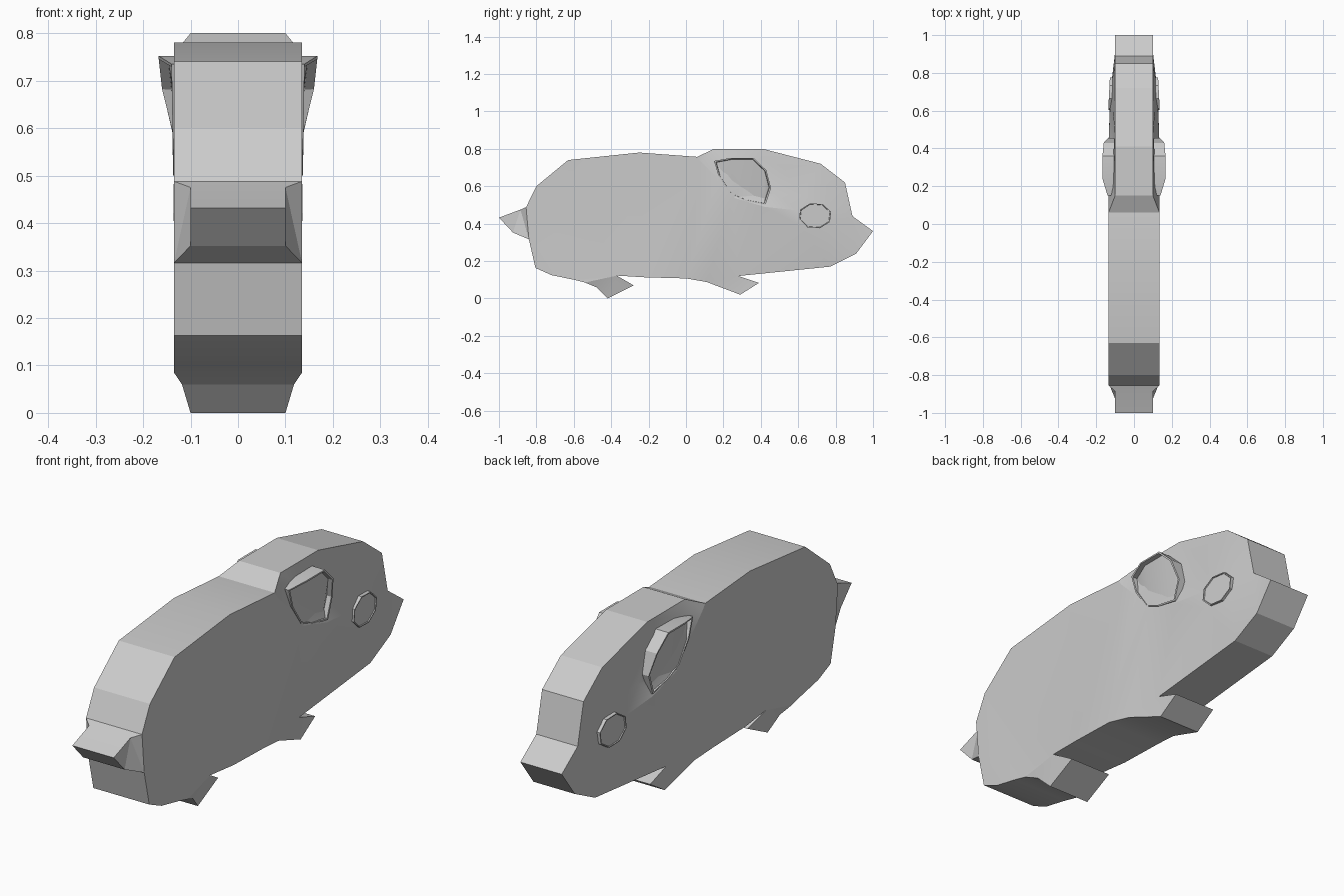
import bpy, bmesh
from math import cos, sin, pi, radians
from mathutils import Vector
from mathutils.geometry import delaunay_2d_cdt

if "Cube" in bpy.data.objects:
    bpy.data.objects.remove(bpy.data.objects["Cube"])


def finish(bm, name, angle=14):
    bmesh.ops.recalc_face_normals(bm, faces=bm.faces)
    mesh = bpy.data.meshes.new(name)
    bm.to_mesh(mesh)
    bm.free()
    obj = bpy.data.objects.new(name, mesh)
    bpy.context.collection.objects.link(obj)
    bpy.ops.object.select_all(action='DESELECT')
    obj.select_set(True)
    bpy.context.view_layer.objects.active = obj
    bpy.ops.object.shade_smooth_by_angle(angle=radians(angle))
    return obj


def slab(name, outline, inner, creases=()):
    """Closed slab from (y, z, half width) outline and inner surface points."""
    pts = outline + inner
    n = len(outline)
    res = delaunay_2d_cdt([Vector(p[:2]) for p in pts], list(creases),
                          [list(range(n))], 1, 1e-5)
    tris = [[res[3][i][0] for i in f] for f in res[2]]
    bm = bmesh.new()
    right = [bm.verts.new((w, y, z)) for y, z, w in pts]
    left = [bm.verts.new((-w, y, z)) for y, z, w in pts]
    for t in tris:
        bm.faces.new([right[i] for i in t])
        bm.faces.new([left[i] for i in reversed(t)])
    for i in range(n):
        j = (i + 1) % n
        bm.faces.new([right[i], right[j], left[j], left[i]])
    return finish(bm, name)


def cup(name, ring, base, depth):
    """Rimmed shallow cup on both cheeks, from a (y, z, x) rim."""
    n = len(ring)
    cy, cz = sum(p[0] for p in ring) / n, sum(p[1] for p in ring) / n
    for side, tag in ((1, "right"), (-1, "left")):
        bm = bmesh.new()
        loops = []
        # root, rim, inner rim, sunken floor
        for k, dx in ((1, None), (1, 0), (0.94, 0), (0.92, -depth)):
            loops.append([bm.verts.new((side * (base if dx is None else x + dx),
                                        cy + (y - cy) * k, cz + (z - cz) * k))
                          for y, z, x in ring])
        for a, b in zip(loops, loops[1:]):
            for i in range(n):
                j = (i + 1) % n
                bm.faces.new([a[i], a[j], b[j], b[i]])
        floor = bm.faces.new(loops[-1])
        bm.faces.new(loops[0][::-1])
        bmesh.ops.triangulate(bm, faces=[floor])
        finish(bm, f"{name}_{tag}", 25)


W, N = 0.135, 0.10   # wide trunk, narrow extremities

# Body with head, tail and feet in one silhouette
outline = [
    # back
    (0.06, 0.757, W), (-0.25, 0.78, W), (-0.63, 0.74, W), (-0.80, 0.60, W),
    # tail
    (-0.855, 0.488, W), (-0.885, 0.475, N), (-1.0, 0.432, N), (-0.925, 0.352, N),
    (-0.84, 0.316, W),
    # rump and rear foot
    (-0.805, 0.163, W), (-0.72, 0.125, W), (-0.60, 0.10, W), (-0.54, 0.085, W),
    (-0.48, 0.06, 0.118), (-0.42, 0.0, N), (-0.28, 0.07, N), (-0.37, 0.122, 0.125),
    # belly and front foot
    (-0.22, 0.113, W), (0.0, 0.107, W), (0.11, 0.088, 0.12), (0.29, 0.02, N),
    (0.39, 0.083, N), (0.28, 0.12, N),
    # chin, snout, forehead
    (0.77, 0.17, N), (0.91, 0.24, N), (1.0, 0.36, N), (0.89, 0.44, N),
    (0.85, 0.62, N), (0.72, 0.72, N), (0.41, 0.80, N), (0.15, 0.80, N),
]
inner = [
    (0.08, 0.73, W), (0.17, 0.64, W), (0.25, 0.54, W), (0.42, 0.49, W),   # ear line
    (0.20, 0.755, 0.108), (0.40, 0.75, 0.105), (0.52, 0.70, 0.104),       # brow
    (0.48, 0.56, 0.106), (0.61, 0.55, 0.114), (0.60, 0.47, 0.128),
    (0.62, 0.38, 0.128), (0.76, 0.40, 0.118), (0.78, 0.49, 0.112),        # eye
]
n = len(outline)
# Neck line, under-ear ridge, mouth line, tail joint
creases = [(n, 18), (n + 3, n + 9), (n + 11, 26), (4, 8)]
slab("body", outline, inner, creases)

# Ears: tilted cups standing off the head at the top
cup("ear", [(0.15, 0.735, 0.140), (0.24, 0.752, 0.167), (0.36, 0.752, 0.167),
            (0.43, 0.685, 0.160), (0.455, 0.59, 0.138), (0.425, 0.50, 0.137),
            (0.32, 0.52, 0.137), (0.24, 0.555, 0.137), (0.175, 0.65, 0.139)],
    0.09, 0.02)

# Eyes: low eight-sided discs, leaning in towards the snout
eye = [(0.69 + 0.09 * cos(k * pi / 4 + 0.3), 0.442 + 0.07 * sin(k * pi / 4 + 0.3))
       for k in range(8)]
cup("eye", [(y, z, 0.132 - 0.05 * (y - 0.69)) for y, z in eye], 0.09, 0.004)
